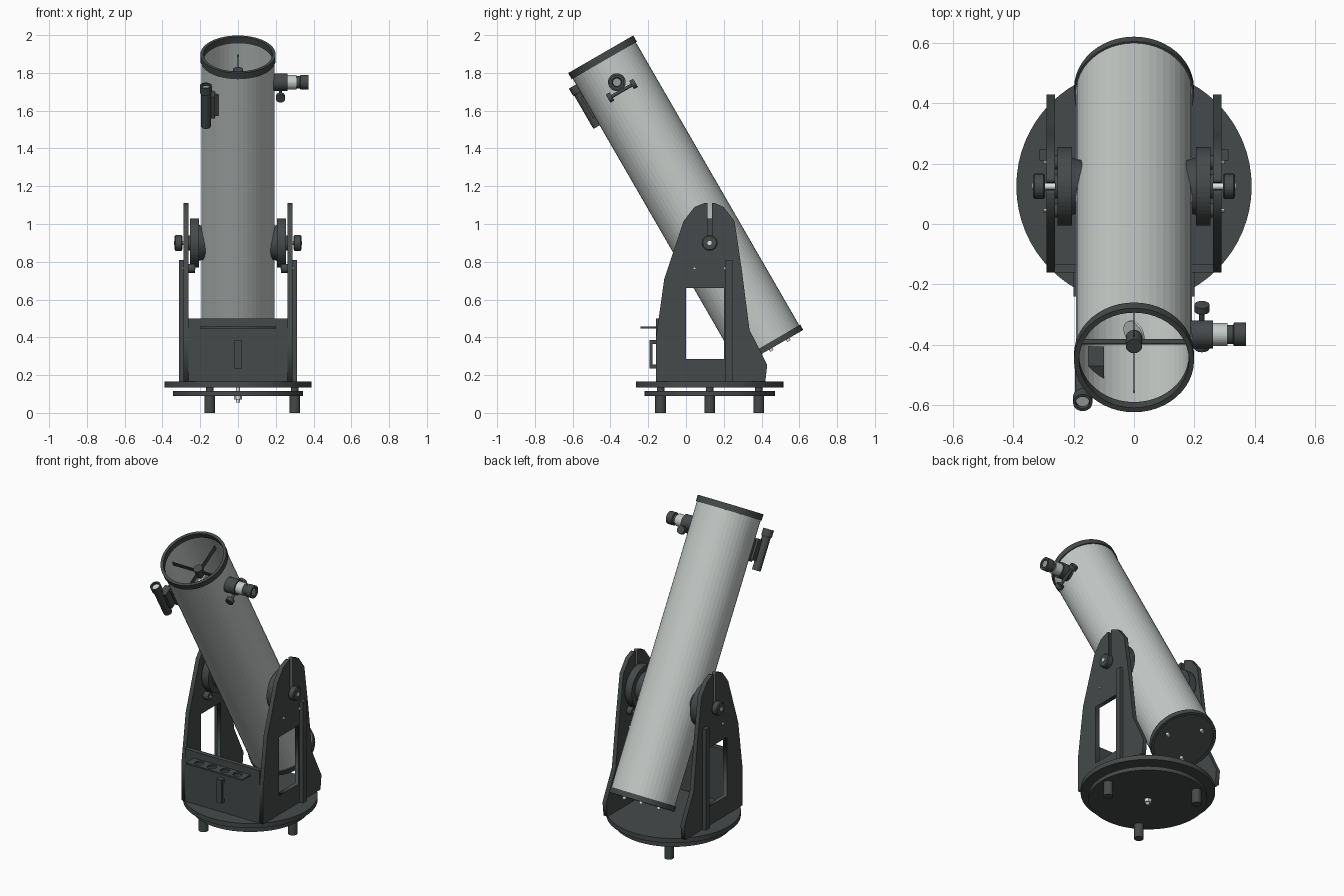
import bpy, bmesh, math
from mathutils import Matrix, Vector

if "Cube" in bpy.data.objects:
    bpy.data.objects.remove(bpy.data.objects["Cube"])

def material(name, c):
    m = bpy.data.materials.new(name)
    m.diffuse_color = (*c, 1)
    m.use_nodes = True
    m.node_tree.nodes["Principled BSDF"].inputs["Base Color"].default_value = m.diffuse_color
    return m

DARK = material("charcoal", (0.060, 0.068, 0.068))
LIGHT = material("pale grey", (0.56, 0.60, 0.58))
SILVER = material("silver", (0.75, 0.77, 0.77))
GLASS = material("lens grey", (0.30, 0.33, 0.33))

PY, PZ = 0.125, 0.9                                   # altitude pivot
T = Matrix.Translation
TUBE = T((0, PY, PZ)) @ Matrix.Rotation(math.radians(30), 4, 'X')   # tube frame, z along the axis
ALONG_X = Matrix.Rotation(math.radians(90), 4, 'Y')
ALONG_Y = Matrix.Rotation(math.radians(-90), 4, 'X')
BASE = T((0, PY, 0))

def finish(name, bm, mat, matrix):
    bmesh.ops.recalc_face_normals(bm, faces=bm.faces)
    me = bpy.data.meshes.new(name)
    bm.to_mesh(me)
    bm.free()
    me.materials.append(mat)
    ob = bpy.data.objects.new(name, me)
    ob.matrix_world = matrix
    bpy.context.collection.objects.link(ob)
    return ob

def lathe(name, profile, mat, matrix=Matrix(), seg=24, ring=False):
    """Spin (radius, height) points about z; ring=True closes the profile on itself."""
    bm = bmesh.new()
    loops = [[bm.verts.new((r * math.cos(2 * math.pi * i / seg), r * math.sin(2 * math.pi * i / seg), z))
              for i in range(seg)] for r, z in profile]
    for a, b in zip(loops, loops[1:] + ([loops[0]] if ring else [])):
        for i in range(seg):
            j = (i + 1) % seg
            bm.faces.new((a[i], a[j], b[j], b[i]))
    if not ring:
        bm.faces.new(loops[0])
        bm.faces.new(loops[-1])
    return finish(name, bm, mat, matrix)

def rod(name, r, z0, z1, mat, matrix=Matrix(), seg=24):
    return lathe(name, [(r, z0), (r, z1)], mat, matrix, seg)

def box(name, lo, hi, mat, matrix=Matrix()):
    lo, hi = Vector(lo), Vector(hi)
    bm = bmesh.new()
    bmesh.ops.create_cube(bm, size=1)
    for v in bm.verts:
        v.co = Vector(((lo[k] + hi[k]) / 2 + v.co[k] * (hi[k] - lo[k]) for k in range(3)))
    return finish(name, bm, mat, matrix)

def plate(name, outlines, thick, mat, matrix):
    """Flat panel from 2D outlines; the inner ones become holes."""
    cu = bpy.data.curves.new(name, 'CURVE')
    cu.dimensions, cu.fill_mode, cu.extrude = '2D', 'BOTH', thick / 2
    for pts in outlines:
        sp = cu.splines.new('POLY')
        sp.points.add(len(pts) - 1)
        for p, (x, y) in zip(sp.points, pts):
            p.co = (x, y, 0, 1)
        sp.use_cyclic_u = True
    tmp = bpy.data.objects.new(name + "_curve", cu)
    bpy.context.collection.objects.link(tmp)
    me = bpy.data.meshes.new_from_object(tmp.evaluated_get(bpy.context.evaluated_depsgraph_get()))
    bpy.data.objects.remove(tmp)
    bm = bmesh.new()
    bm.from_mesh(me)
    bpy.data.meshes.remove(me)
    bmesh.ops.remove_doubles(bm, verts=bm.verts, dist=1e-5)
    for f in bm.faces:
        f.material_index = 0
    return finish(name, bm, mat, matrix)

# Ground board, turntable, feet and centre bolt
rod("ground_board", 0.345, 0.09, 0.115, DARK, BASE, 64)
rod("turntable", 0.39, 0.135, 0.165, DARK, BASE, 64)
rod("centre_bolt", 0.010, 0.055, 0.14, SILVER, BASE, 12)
rod("centre_nut", 0.022, 0.07, 0.09, SILVER, BASE, 6)
for k in range(3):
    a = k * 2 * math.pi / 3
    m = BASE @ T((0.3 * math.cos(a), 0.3 * math.sin(a), 0))
    rod("foot", 0.028, 0, 0.09, DARK, m)
    rod("turntable_pad", 0.02, 0.115, 0.135, DARK, m)

# Side boards with window and bearing slot, plus everything mirrored on each side
outline = [(-.16, .165), (-.16, .39), (-.115, .71), (-.013, 1.015), (.045, 1.09), (.10, 1.112), (.113, 1.112),
           (.113, .89), (.137, .89), (.137, 1.112), (.15, 1.112), (.20, 1.09), (.257, 1.015), (.295, .76),
           (.336, .44), (.43, .255), (.42, .165)]
window = [(0, .285), (.2, .285), (.2, .66), (0, .66)]
YZX = Matrix(((0, 0, 1, 0), (1, 0, 0, 0), (0, 1, 0, 0), (0, 0, 0, 1)))
for s in (-1, 1):
    plate("side_board", [outline, window], 0.027, DARK, T((s * 0.276, 0, 0)) @ YZX)
    box("side_rib", (min(s * .288, s * .313), .21, .165), (max(s * .288, s * .313), .247, .81), DARK)
    out = T((0, PY, PZ)) @ (ALONG_X if s > 0 else Matrix.Rotation(math.radians(-90), 4, 'Y'))
    lathe("altitude_bearing", [(.085, .17), (.095, .206), (.13, .206), (.13, .254), (.105, .254), (.105, .248),
                               (.04, .248), (.04, .262)], DARK, out, 48)
    rod("bearing_pin", 0.011, 0.24, 0.338, SILVER, out, 16)
    lathe("bearing_knob", [(.036, .295), (.042, .30), (.042, .33), (.036, .335)], DARK, out)
    for y in (-.08, .08):
        r = T((0, y, -.135)) @ out
        rod("bearing_roller", 0.024, 0.228, 0.264, DARK, r, 20)
        rod("roller_bolt", 0.007, 0.225, 0.30, SILVER, r, 10)

# Front board, handle and eyepiece tray
box("front_board", (-.264, -.16, .165), (.264, -.132, .50), DARK)
box("handle_grip", (-.018, -.192, .235), (.018, -.178, .385), DARK)
for z in (.235, .365):
    box("handle_post", (-.018, -.18, z), (.018, -.158, z + .02), DARK)
holes = [[(x + .028 * math.cos(i * math.pi / 10), -.198 + .028 * math.sin(i * math.pi / 10)) for i in range(20)]
         for x in (-.135, -.045, .045, .135)]
plate("eyepiece_tray", [[(-.2, -.24), (.2, -.24), (.2, -.158), (-.2, -.158)]] + holes, .01, DARK, T((0, 0, .453)))

# Optical tube, end rings, primary mirror and its screws
lathe("tube", [(.193, -.64), (.193, 1.14), (.187, 1.14), (.187, -.64)], LIGHT, TUBE, 48, True)
lathe("top_ring", [(.199, 1.115), (.199, 1.153), (.182, 1.153), (.182, 1.115)], DARK, TUBE, 48, True)
lathe("bottom_ring", [(.199, -.615), (.199, -.647), (.182, -.647), (.182, -.615)], DARK, TUBE, 48, True)
rod("mirror_cell", .186, -.64, -.60, DARK, TUBE, 48)
rod("primary_mirror", .175, -.60, -.57, SILVER, TUBE, 48)
for k in range(3):
    a = k * 2 * math.pi / 3
    rod("collimation_screw", .01, -.66, -.635, SILVER, TUBE @ T((.12 * math.cos(a), .12 * math.sin(a), 0)), 12)

# Spider vanes, hub and angled secondary mirror
box("spider_vane", (-.19, -.002, 1.015), (.19, .002, 1.045), DARK, TUBE)
box("spider_vane", (-.002, -.19, 1.015), (.002, .19, 1.045), DARK, TUBE)
rod("secondary_hub", .027, 1.0, 1.06, DARK, TUBE)
rod("secondary_stem", .012, .975, 1.0, DARK, TUBE, 12)
rod("secondary_mirror", .045, -.004, .004, SILVER,
    TUBE @ T((0, 0, .975)) @ Matrix.Rotation(math.radians(-45), 4, 'Y'), 32)

# Focuser with eyepiece and focus knobs
FOC = TUBE @ T((0, 0, .982)) @ ALONG_X
rod("focuser_body", .047, .182, .262, DARK, FOC, 32)
rod("focuser_drawtube", .038, .26, .31, LIGHT, FOC, 32)
lathe("eyepiece", [(.032, .31), (.032, .328), (.039, .332), (.039, .372), (.026, .372), (.022, .364)], DARK, FOC, 32)
rod("eyepiece_lens", .021, .36, .367, GLASS, FOC, 24)
KNOB = TUBE @ T((.225, 0, .93)) @ ALONG_Y
rod("focus_shaft", .009, -.065, .065, DARK, KNOB, 12)
for s in (-1, 1):
    rod("focus_knob", .025, s * .06, s * .084, DARK, KNOB, 20)

# Finder scope and its bracket
FIND = TUBE @ T((-.17, -.205, 0))
lathe("finder_scope", [(.026, .83), (.026, 1.03), (.032, 1.04), (.032, 1.08), (.023, 1.08), (.023, 1.06)], DARK, FIND)
rod("finder_lens", .022, 1.058, 1.066, LIGHT, FIND)
box("finder_foot", (-.15, -.165, .87), (-.10, -.11, 1.0), DARK, TUBE)
box("finder_stem", (-.165, -.205, .88), (-.122, -.14, 1.01), DARK, TUBE)
